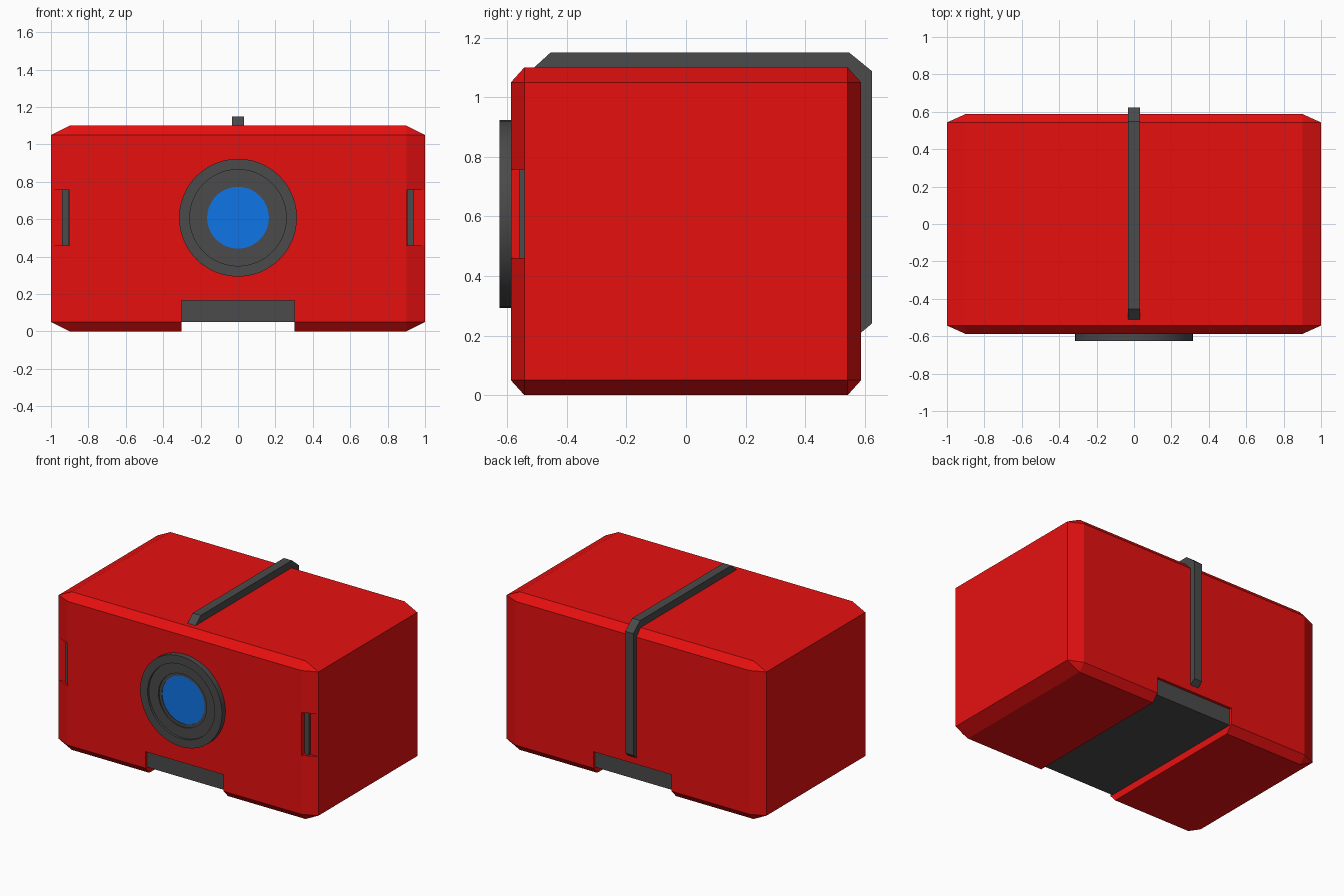
import bpy, bmesh, math
from itertools import product

if "Cube" in bpy.data.objects:
    bpy.data.objects.remove(bpy.data.objects["Cube"])


def material(name, rgb):
    m = bpy.data.materials.new(name)
    m.diffuse_color = (*rgb, 1)
    m.use_nodes = True
    m.node_tree.nodes["Principled BSDF"].inputs["Base Color"].default_value = m.diffuse_color
    return m


RED = material("red", (0.8, 0.005, 0.005))
GREY = material("dark grey", (0.069, 0.069, 0.069))
BLUE = material("blue", (0.005, 0.178, 0.8))


def finish(name, bm, mat):
    bmesh.ops.recalc_face_normals(bm, faces=bm.faces[:])
    me = bpy.data.meshes.new(name)
    bm.to_mesh(me)
    bm.free()
    me.materials.append(mat)
    ob = bpy.data.objects.new(name, me)
    bpy.context.collection.objects.link(ob)
    return ob


def box(name, lo, hi, mat):
    bm = bmesh.new()
    bmesh.ops.create_cube(bm, size=1)
    for v in bm.verts:
        v.co = [l + (c + 0.5) * (h - l) for l, h, c in zip(lo, hi, v.co)]
    return finish(name, bm, mat)


def activate(ob):
    bpy.ops.object.select_all(action='DESELECT')
    ob.select_set(True)
    bpy.context.view_layer.objects.active = ob


def cut(ob, lo, hi):
    cutter = box("cutter", lo, hi, RED)
    cutter.hide_render = True
    mod = ob.modifiers.new("cut", 'BOOLEAN')
    mod.operation, mod.solver, mod.object = 'DIFFERENCE', 'EXACT', cutter
    activate(ob)
    bpy.ops.object.modifier_apply(modifier=mod.name)
    bpy.data.objects.remove(cutter)


# Body: chamfered box, with unequal chamfer widths on the three axes
HX, HY, HZ = 1.0, 0.588, 0.55
CX, CY, CZ = 0.1, 0.045, 0.05
bm = bmesh.new()
for sx, sy, sz in product((-1, 1), repeat=3):
    for p in ((HX, HY - CY, HZ - CZ), (HX - CX, HY, HZ - CZ), (HX - CX, HY - CY, HZ)):
        bm.verts.new((sx * p[0], sy * p[1], HZ + sz * p[2]))
bmesh.ops.convex_hull(bm, input=bm.verts[:])
bmesh.ops.dissolve_limit(bm, angle_limit=0.01, verts=bm.verts[:], edges=bm.edges[:])
body = finish("body", bm, RED)

# Channel under the body, filled by a recessed slab
cut(body, (-0.302, -0.8, -0.2), (0.302, 0.8, 0.165))
box("base_slab", (-0.302, -0.57, 0.05), (0.302, 0.57, 0.165), GREY)

# Corner notches with dark bars on the front
for s, side in ((-1, "left"), (1, "right")):
    x0, x1 = sorted((s * 0.9, s * 1.2))
    cut(body, (x0, -0.8, 0.46), (x1, -0.543, 0.757))
    x0, x1 = sorted((s * 0.903, s * 0.94))
    box(side + "_corner_bar", (x0, -0.56, 0.46), (x1, -0.543, 0.757), GREY)


# Lens: stepped ring turned about the y axis, and a blue glass
def lathe(name, profile, mat, cz=0.608, n=48):
    bm = bmesh.new()
    rings = [[bm.verts.new((r * math.cos(2 * math.pi * i / n), y,
                            cz + r * math.sin(2 * math.pi * i / n)))
              for i in range(n)] for r, y in profile]
    for a, b in zip(rings, rings[1:]):
        for i in range(n):
            j = (i + 1) % n
            bm.faces.new((a[i], a[j], b[j], b[i]))
    bm.faces.new(rings[0])
    bm.faces.new(rings[-1])
    ob = finish(name, bm, mat)
    activate(ob)
    bpy.ops.object.shade_smooth_by_angle(angle=math.radians(30))
    return ob


lathe("lens_ring", [(0.315, -0.588), (0.315, -0.626), (0.258, -0.626), (0.258, -0.61),
                    (0.185, -0.61), (0.185, -0.602), (0.165, -0.602), (0.165, -0.594)], GREY)
lathe("lens_glass", [(0.165, -0.594), (0.165, -0.598)], BLUE)

# Strap: side profile over the top and down the back
outline = [(-0.51, 1.1), (-0.455, 1.15), (0.548, 1.15), (0.624, 1.088), (0.624, 0.24),
           (0.588, 0.21), (0.588, 1.05), (0.543, 1.1)]
bm = bmesh.new()
sides = [[bm.verts.new((x, y, z)) for y, z in outline] for x in (-0.031, 0.031)]
for s in sides:
    bm.faces.new(s)
for i in range(len(outline)):
    j = (i + 1) % len(outline)
    bm.faces.new((sides[0][i], sides[0][j], sides[1][j], sides[1][i]))
finish("strap", bm, GREY)
